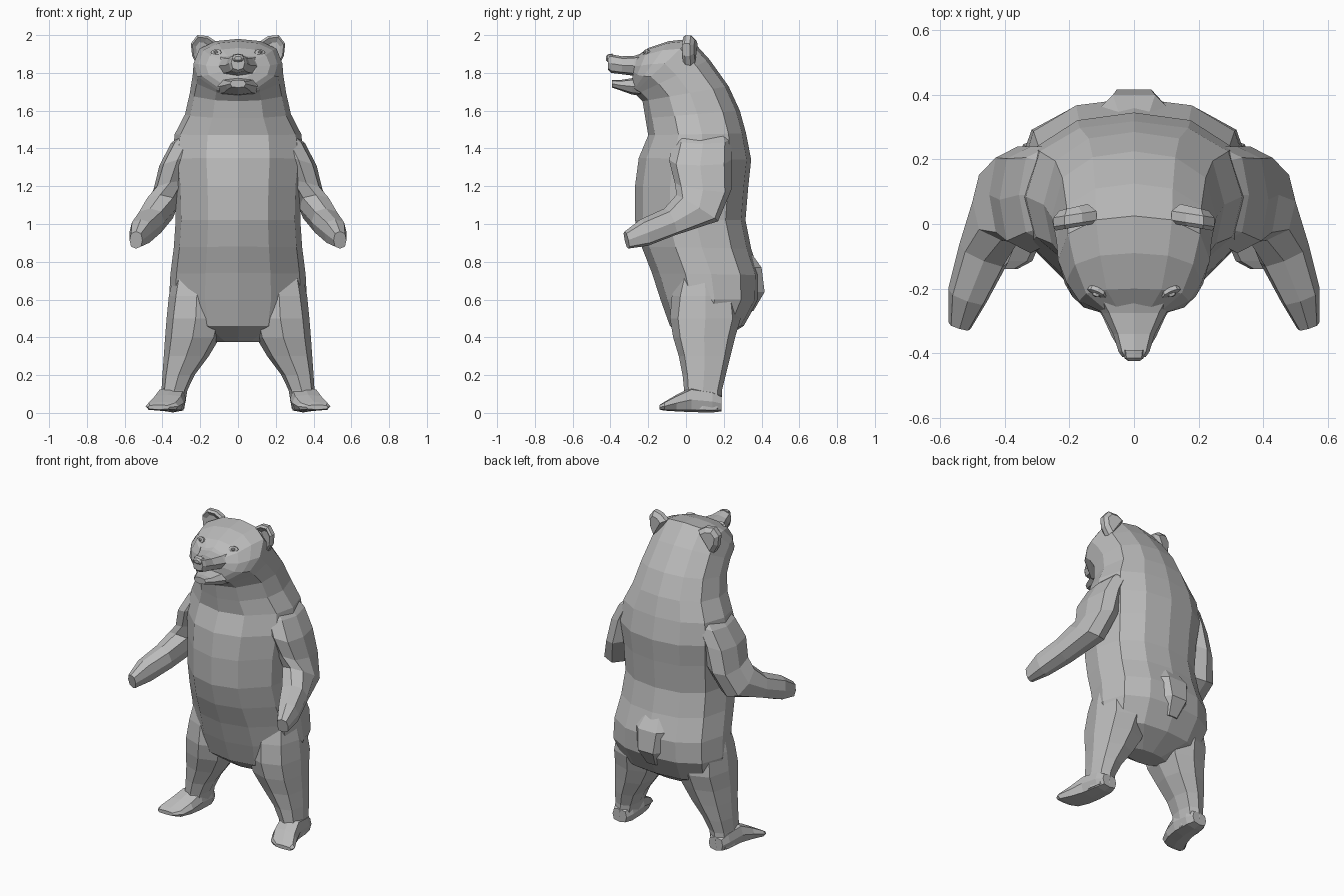
import bpy, bmesh, math
from mathutils import Vector

fur = bpy.data.materials.new("grey_fur")
fur.diffuse_color = (0.5, 0.5, 0.5, 1)


def loft(name, rings, mirror=False):
    """Skin a list of equal-length point rings, cap the ends, shade flat."""
    bm = bmesh.new()
    vs = [[bm.verts.new(p) for p in r] for r in rings]
    n = len(vs[0])
    for a, b in zip(vs, vs[1:]):
        for i in range(n):
            j = (i + 1) % n
            bm.faces.new((a[i], a[j], b[j], b[i]))
    bm.faces.new(vs[0][::-1])
    bm.faces.new(vs[-1])
    bmesh.ops.recalc_face_normals(bm, faces=bm.faces)
    me = bpy.data.meshes.new(name)
    bm.to_mesh(me)
    bm.free()
    me.materials.append(fur)
    ob = bpy.data.objects.new(name, me)
    bpy.context.collection.objects.link(ob)
    if mirror:
        ob.modifiers.new("mirror", 'MIRROR')
    return ob


def ring(c, u, v, n=8, power=0.75):
    """Boxy ellipse around c with half-axes u and v."""
    c, u, v = Vector(c), Vector(u), Vector(v)
    sp = lambda t: math.copysign(abs(t) ** power, t) if abs(t) > 1e-6 else 0
    return [c + u * sp(math.cos(2 * math.pi * i / n)) + v * sp(math.sin(2 * math.pi * i / n))
            for i in range(n)]


# Torso, neck and head: (half width, front y, front z, back y, back z)
HALF = [(0, 0), (.48, .07), (.91, .31), (1, .55), (.87, .82), (.5, .96), (0, 1)]
PROFILE = HALF + [(-x, t) for x, t in HALF[-2:0:-1]]
sections = [
    (.14, .03, .375, .17, .375), (.33, -.085, .46, .305, .46),
    (.365, -.135, .60, .385, .60), (.358, -.18, .74, .39, .73),
    (.34, -.235, .88, .345, .87), (.33, -.27, 1.02, .315, 1.02),
    (.335, -.27, 1.20, .33, 1.20), (.35, -.25, 1.35, .345, 1.34),
    (.335, -.20, 1.47, .318, 1.48), (.28, -.215, 1.56, .285, 1.60),
    (.255, -.23, 1.65, .225, 1.73), (.24, -.265, 1.685, .125, 1.87),
    (.235, -.28, 1.69, .025, 1.98), (.21, -.285, 1.70, -.09, 1.968),
    (.17, -.285, 1.725, -.20, 1.932), (.10, -.285, 1.77, -.262, 1.888)]
loft("body", [[(w * x, fy + (by - fy) * t, fz + (bz - fz) * t) for x, t in PROFILE]
              for w, fy, fz, by, bz in sections])

# Tail stub
loft("tail", [ring((0, y, z), (w, 0, 0), (0, d, 0), 6) for y, z, w, d in
              [(.31, .87, .07, .02), (.355, .77, .11, .05),
               (.365, .64, .09, .057), (.33, .54, .05, .03)]])

# Arms, shoulder to paw
loft("arm", [
    ring((.18, .09, 1.545), (.085, 0, -.03), (0, .12, 0)),
    ring((.262, .09, 1.455), (.094, 0, -.03), (0, .15, 0)),
    ring((.32, .075, 1.34), (.096, 0, -.03), (0, .165, 0)),
    ring((.36, .09, 1.20), (.088, 0, -.02), (0, .15, -.02)),
    ring((.412, .06, 1.085), (.088, .01, 0), (0, .11, -.07)),
    ring((.465, -.09, 1.01), (.075, .03, 0), (0, .025, -.072)),
    ring((.515, -.22, .955), (.06, .02, 0), (0, .02, -.07)),
    ring((.54, -.315, .915), (.034, .01, 0), (0, .01, -.045))], True)

# Legs: (z, inner x, outer x, front y, back y)
legs = [(.80, .12, .325, -.02, .22), (.62, .07, .366, -.075, .28),
        (.50, .07, .378, -.085, .29), (.40, .095, .386, -.068, .26),
        (.30, .155, .393, -.038, .235), (.20, .23, .40, -.018, .21),
        (.12, .268, .405, -.01, .19), (.02, .285, .415, -.01, .188)]
loft("leg", [ring(((a + b) / 2, (f + k) / 2, z), ((b - a) / 2, 0, 0), (0, (k - f) / 2, 0),
                  power=.85 if z > .55 else .75)
             for z, a, b, f, k in legs], True)

# Feet, heel to toe, turned outward: (x, y, z, half width, half height)
feet = [(.345, .188, .05, .05, .042), (.345, .14, .06, .068, .058),
        (.352, .03, .07, .077, .066), (.372, -.05, .052, .085, .044),
        (.402, -.115, .035, .087, .023), (.42, -.14, .03, .058, .012)]
loft("foot", [ring((x, y, z), (w, 0, 0), (0, 0, h), power=.6)
              for x, y, z, w, h in feet], True)


def snout(name, rows):
    """Loft along y: (y, half width, bottom z, top z)."""
    loft(name, [ring((0, y, (a + b) / 2), (w, 0, 0), (0, 0, (b - a) / 2))
                for y, w, a, b in rows])


# Muzzle, lower jaw and nose
snout("muzzle", [(-.20, .15, 1.75, 1.915), (-.275, .10, 1.785, 1.89),
                 (-.34, .065, 1.793, 1.888), (-.395, .048, 1.80, 1.898),
                 (-.412, .036, 1.815, 1.893)])
snout("lower_jaw", [(-.20, .15, 1.675, 1.785), (-.285, .098, 1.685, 1.772),
                    (-.35, .068, 1.708, 1.762), (-.392, .042, 1.722, 1.763)])
snout("nose", [(-.39, .034, 1.855, 1.902), (-.415, .03, 1.858, 1.898),
               (-.424, .018, 1.867, 1.888)])

# Rounded ears with a shallow hollow in front
EAR = [(.115, 1.965), (.16, 1.995), (.215, 2.0), (.25, 1.955), (.243, 1.89), (.205, 1.82)]


def ear_ring(s, y):
    return [(.195 + (x - .195) * s, y + (x - .195) * -.15, 1.925 + (z - 1.925) * s)
            for x, z in EAR]


loft("ear", [ear_ring(.5, .004), ear_ring(.85, -.012), ear_ring(1, .0),
             ear_ring(.98, .028), ear_ring(.65, .05)], True)

# Eyes: a flat lid with a small eyeball proud of it
out = Vector((.35, -.85, .4)).normalized()
side = Vector((.9, .4, 0)).normalized()
up = out.cross(side).normalized() * -1
eye = Vector((.115, -.212, 1.908))
for name, r, depth in (("eyelid", .03, .006), ("eyeball", .013, .014)):
    loft(name, [ring(eye - out * .01, side * r, up * r * .6, 8, 1),
                ring(eye + out * depth * .6, side * r, up * r * .6, 8, 1),
                ring(eye + out * depth, side * r * .5, up * r * .3, 8, 1)], True)
